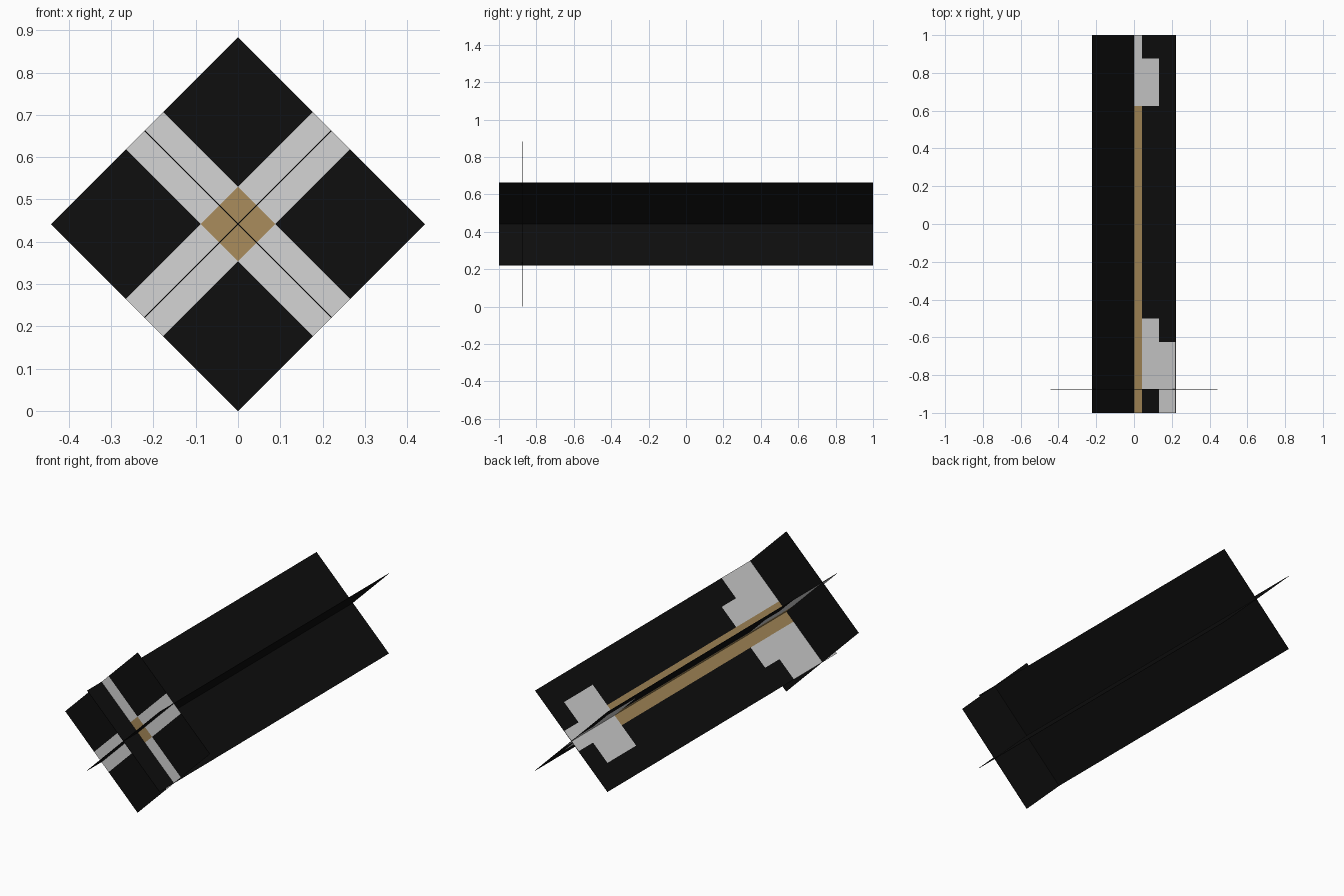
import bpy, bmesh
from mathutils import Vector, Matrix

if "Cube" in bpy.data.objects:
    bpy.data.objects.remove(bpy.data.objects["Cube"])

PX = 0.125                       # one painted square
MID = 2.5 * PX * 2 ** 0.5        # height of the shaft axis


def material(name, rgb):
    m = bpy.data.materials.new(name)
    m.diffuse_color = (*rgb, 1)
    m.use_nodes = True
    m.node_tree.nodes["Principled BSDF"].inputs["Base Color"].default_value = m.diffuse_color
    return m


# Black is last so the solidified back and rim clamp to it
MATS = [material("light_grey", (0.66, 0.66, 0.66)),
        material("wood_tan", (0.40, 0.265, 0.106)),
        material("black", (0.0045, 0.0045, 0.0045))]
CODE = {"g": 0, "t": 1, ".": 2}


def sheet(name, rows, centre, along, normal):
    """Thin sheet of squares: rows painted on the normal side, black behind."""
    u, n = Vector(along).normalized(), Vector(normal).normalized()
    v = n.cross(u)
    nu, nv = len(rows[0]), len(rows)
    bm = bmesh.new()
    grid = [[bm.verts.new(Vector(centre) + u * (i - nu / 2) * PX + v * (j - nv / 2) * PX)
             for i in range(nu + 1)] for j in range(nv + 1)]
    for j, row in enumerate(rows):
        for i, c in enumerate(row):
            f = bm.faces.new((grid[j][i], grid[j][i + 1],
                              grid[j + 1][i + 1], grid[j + 1][i]))
            f.material_index = CODE[c]
    me = bpy.data.meshes.new(name)
    bm.to_mesh(me)
    bm.free()
    for m in MATS:
        me.materials.append(m)
    ob = bpy.data.objects.new(name, me)
    bpy.context.collection.objects.link(ob)
    mod = ob.modifiers.new("thickness", "SOLIDIFY")
    mod.thickness = 0.002
    mod.offset = 0
    mod.material_offset = 2
    mod.material_offset_rim = 2
    return ob


# Side profile of the arrow, tail (-y) to tip (+y)
half = ["ggg.............",
        ".ggg.........gg."]
arrow = half + ["tttttttttttttggg"] + half[::-1]

# Two crossed sheets along the shaft
sheet("arrow_sheet_upper", arrow, (0, 0, MID), (0, 1, 0), (-1, 0, 1))
sheet("arrow_sheet_lower", arrow, (0, 0, MID), (0, 1, 0), (-1, 0, -1))

# Square tail sheet with the fletching cross, facing the front
cross = ["..g..", "..g..", "ggtgg", "..g..", "..g.."]
sheet("tail_fletching", cross, (0, -0.875, MID), (1, 0, 1), (0, -1, 0))
